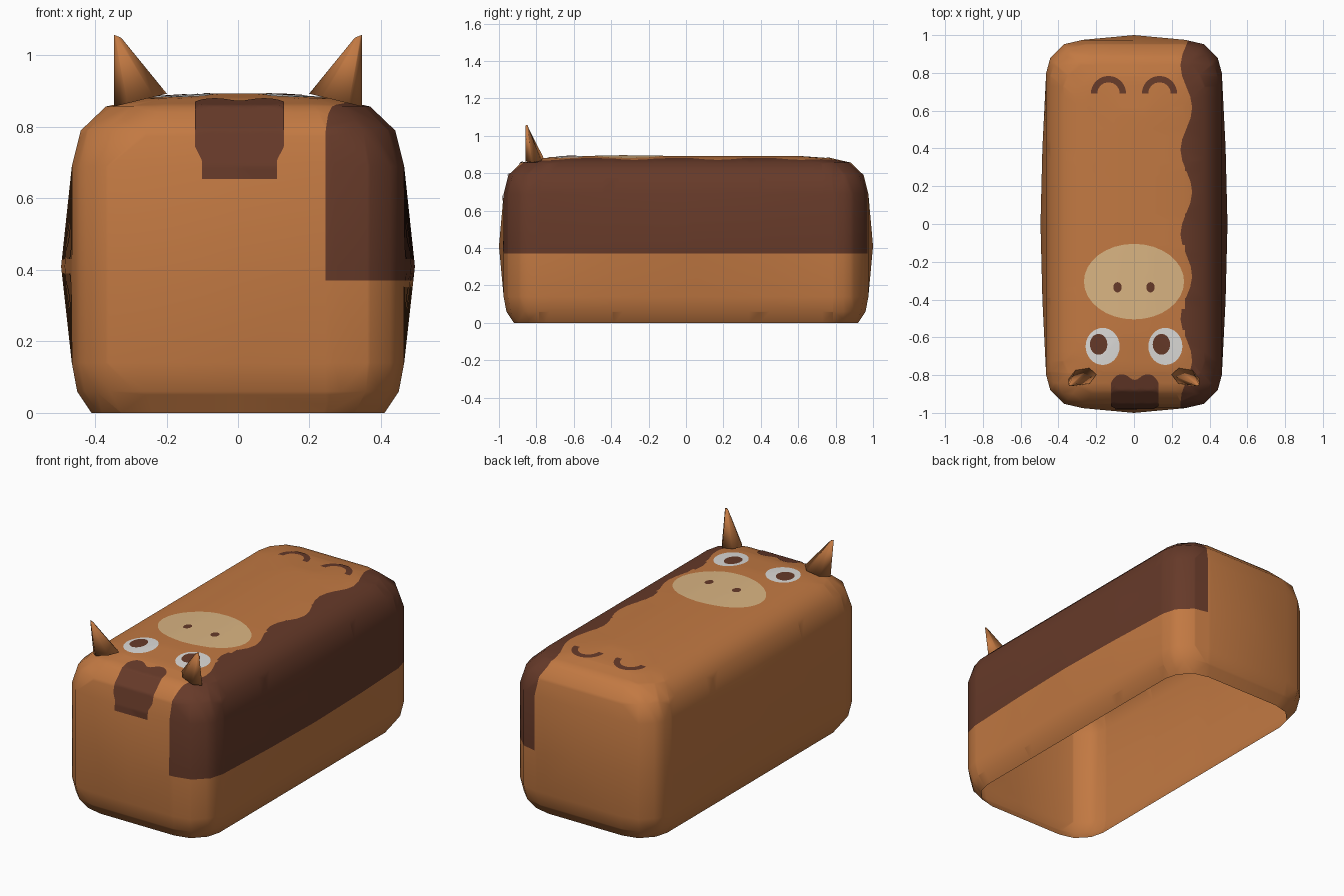
import bpy, bmesh, math
from mathutils import Vector
from mathutils.bvhtree import BVHTree

if "Cube" in bpy.data.objects:
    bpy.data.objects.remove(bpy.data.objects["Cube"])


def material(name, rgb):
    m = bpy.data.materials.new(name)
    m.diffuse_color = (*rgb, 1)
    m.use_nodes = True
    m.node_tree.nodes["Principled BSDF"].inputs["Base Color"].default_value = m.diffuse_color
    return m


TAN = material("tan hide", (0.54, 0.191, 0.055))
BROWN = material("dark brown", (0.133, 0.042, 0.022))
CREAM = material("cream", (0.70, 0.46, 0.225))
WHITE = material("eye white", (0.72, 0.71, 0.69))


def finish(bm, name, mats):
    for f in bm.faces:
        f.smooth = True
    me = bpy.data.meshes.new(name)
    bm.to_mesh(me)
    ob = bpy.data.objects.new(name, me)
    bpy.context.collection.objects.link(ob)
    for m in mats:
        me.materials.append(m)
    return ob


# Body: stacked rounded-rectangle rings, open underneath, bulging at mid height
def outline(bulge):
    q = [(0, .975 + .025 * bulge), (.27, .975), (.37, .952), (.443, .88),
         (.465, .80), (.465 + .02 * bulge, .4), (.465 + .03 * bulge, 0)]
    pts = q + [(x, -y) for x, y in reversed(q[:-1])]
    return pts + [(-x, y) for x, y in reversed(pts[1:-1])]


levels = [(0, .055, 0), (.06, .015, 0), (.14, 0, 0), (.41, 0, 1), (.69, 0, 0),
          (.79, .025, 0), (.857, .095, 0), (.88, .195, 0), (.893, .38, 0)]
bm = bmesh.new()
rings = []
for z, inset, bulge in levels:
    sx, sy = 1 - inset / .465, 1 - inset / .975
    rings.append([bm.verts.new((x * sx, y * sy, z)) for x, y in outline(bulge)])
for a, b in zip(rings, rings[1:]):
    for i in range(len(a)):
        j = (i + 1) % len(a)
        bm.faces.new((a[i], a[j], b[j], b[i]))
bm.faces.new(rings[-1])
bmesh.ops.recalc_face_normals(bm, faces=bm.faces)
top = max(bm.faces, key=lambda f: f.calc_center_median().z)
if top.normal.z < 0:
    bmesh.ops.reverse_faces(bm, faces=bm.faces)
surface = BVHTree.FromBMesh(bm)


# Side patch: cut the body along a wavy line and a level line, then colour it
def wave(y):
    return .245 if y < -.93 else .277 + .031 * math.cos(math.tau * (y - .17) / .445)


def cut(faces, co, no):
    geom = set(faces)
    for f in faces:
        geom.update(f.edges)
        geom.update(f.verts)
    bmesh.ops.bisect_plane(bm, geom=list(geom), dist=1e-5, plane_co=co, plane_no=no)


N = 36
ys = [-1.01 + 2.02 * i / N for i in range(N + 1)]
for y in ys[1:-1]:
    cut(list(bm.faces), (0, y, 0), (0, 1, 0))
for y0, y1 in zip(ys, ys[1:]):
    band = [f for f in bm.faces if y0 < f.calc_center_median().y < y1
            and max(v.co.x for v in f.verts) > .2]
    cut(band, (wave(y0), y0, 0), (y1 - y0, wave(y0) - wave(y1), 0))
cut([f for f in bm.faces if f.calc_center_median().x > .2], (0, 0, .37), (0, 0, 1))
for f in bm.faces:
    c = f.calc_center_bounds()
    i = min(N - 1, max(0, int((c.y + 1.01) / 2.02 * N)))
    t = (c.y - ys[i]) / (ys[i + 1] - ys[i])
    edge = wave(ys[i]) * (1 - t) + wave(ys[i + 1]) * t
    f.material_index = int(c.x > edge and c.z > .37)
finish(bm, "body", [TAN, BROWN])
bm.free()


# Thin painted sheets laid on the body: ray(u, v) gives an origin and direction
def sheet(name, nu, nv, ray, mat, lift):
    b = bmesh.new()
    grid = []
    for i in range(nu + 1):
        row = []
        for j in range(nv + 1):
            o, d = ray(i / nu, j / nv)
            hit, n, _, _ = surface.ray_cast(Vector(o), Vector(d).normalized())
            n = n if n.dot(hit - Vector((0, hit.y * .7, .4))) > 0 else -n
            row.append(b.verts.new(hit + n * lift))
        grid.append(row)
    for i in range(nu):
        for j in range(nv):
            b.faces.new((grid[i][j], grid[i + 1][j], grid[i + 1][j + 1], grid[i][j + 1]))
    bmesh.ops.remove_doubles(b, verts=b.verts, dist=1e-5)
    b.normal_update()
    for f in list(b.faces):
        if f.normal.dot(Vector((0, -.3, 1))) < 0:
            f.normal_flip()
    finish(b, name, [mat])
    b.free()


def ellipse(name, cx, cy, rx, ry, mat, lift, inner=0, turn=1):
    def ray(u, v):
        a, r = u * turn * math.tau, inner + (1 - inner) * v
        return (cx + rx * r * math.cos(a), cy + ry * r * math.sin(a), 2), (0, 0, -1)
    sheet(name, 32, 8 if inner == 0 else 2, ray, mat, lift)


ellipse("muzzle", 0, -.305, .265, .2, CREAM, .002)
for side, s in (("left", -1), ("right", 1)):
    ellipse(side + "_nostril", s * .087, -.335, .022, .027, BROWN, .004)
    ellipse(side + "_eye", s * .166, -.648, .09, .098, WHITE, .002)
    ellipse(side + "_pupil", s * .166 - .021, -.637, .046, .055, BROWN, .004)
    # Hoof-like arches at the rear of the top
    ellipse(side + "_arch", s * .135, .69, .093, .093, BROWN, .002, .64, .5)


# Forelock patch wraps from the front wall over the edge onto the top
def forelock(u, v):
    s = 2 * u - 1
    y_end = -.79 - .035 * math.exp(-(s / .3) ** 2) - .05 * abs(s) ** 6
    low = math.atan2(.655 - .6, .98 - .7)
    high = math.atan2(.87 - .6, -y_end - .7)
    a = low + (high - low) * v
    half = .105 + .02 * min(1, max(0, (v - .2) / .15))
    return (s * half + .004, -.7, .6), (0, -math.cos(a), math.sin(a))


sheet("forelock", 20, 48, forelock, BROWN, .004)

# Horns: leaning six-sided spikes
for side, s in (("left", -1), ("right", 1)):
    b = bmesh.new()
    base, tip = [], []
    for k in range(6):
        a = math.tau * k / 6 + math.pi
        dx, dy = math.cos(a), math.sin(a)
        base.append(b.verts.new((s * (.273 + .074 * dx), -.81 + .048 * dy - .012 * dx, .875 - .018 * dx)))
        tip.append(b.verts.new((s * (.337 + .010 * dx), -.852 + .006 * dy, 1.054 + .004 * dx)))
    for k in range(6):
        j = (k + 1) % 6
        b.faces.new((base[k], base[j], tip[j], tip[k]))
    b.faces.new(tip)
    b.faces.new(base)
    bmesh.ops.recalc_face_normals(b, faces=b.faces)
    finish(b, side + "_horn", [TAN])
    b.free()
